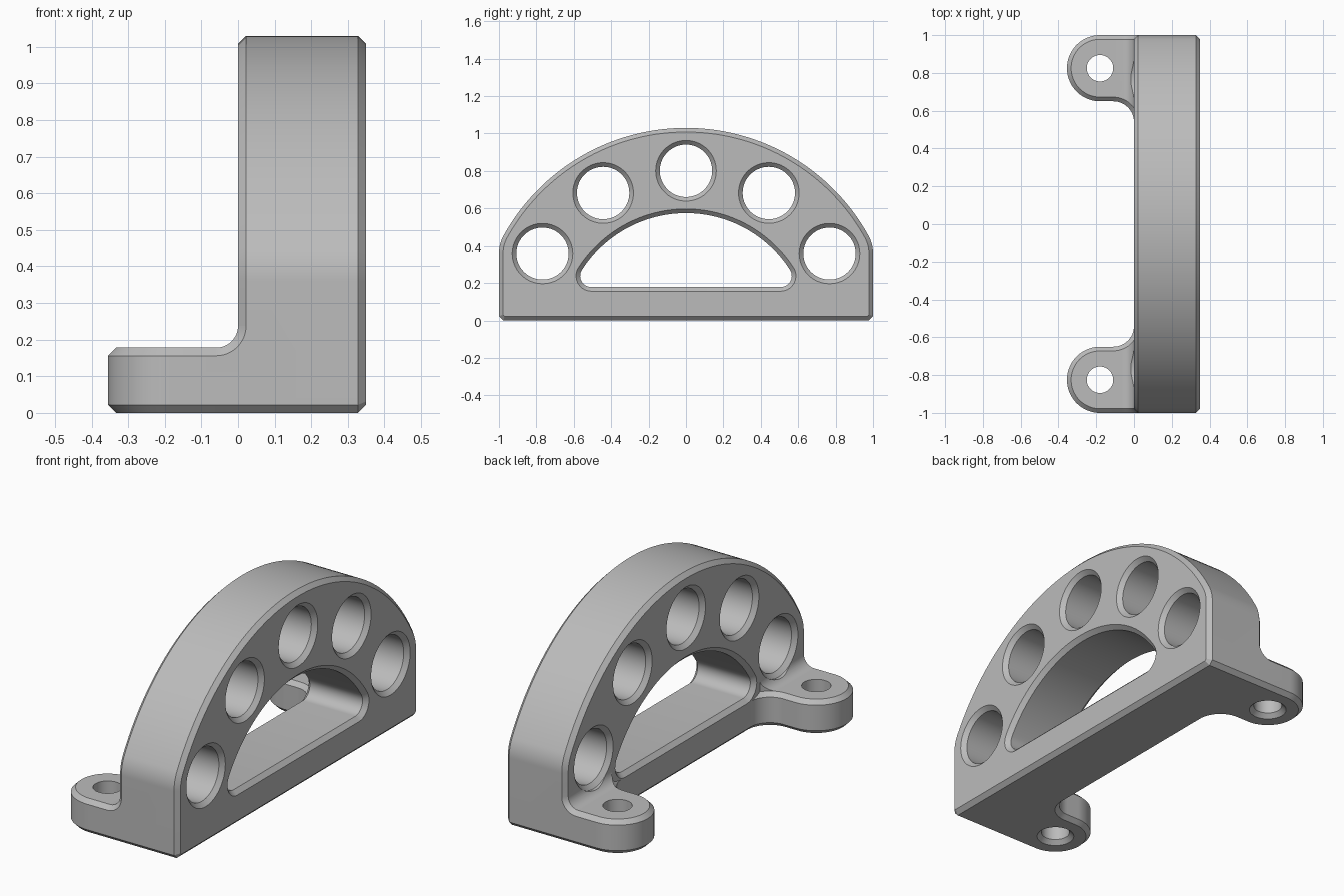
import bpy
import bmesh
from math import atan2, cos, sin, radians, degrees, sqrt
from mathutils import Vector

cube = bpy.data.objects.get("Cube")
if cube:
    bpy.data.objects.remove(cube, do_unlink=True)

# Main dimensions
C = 0.022            # chamfer size
DEPTH = 0.35         # body depth along x
ARC_Z = -0.085       # shared centre of all arch circles
OUTER, HOLES, INNER = 1.115, 0.886, 0.66
TAB_H = 0.178

grey = bpy.data.materials.new("plain_grey")
grey.use_nodes = True
colour = (0.5, 0.5, 0.5, 1)
grey.diffuse_color = colour
grey.node_tree.nodes["Principled BSDF"].inputs["Base Color"].default_value = colour


def arc(cx, cy, r, start, end, n):
    angles = [radians(start + (end - start) * i / n) for i in range(n + 1)]
    return [(cx + r * cos(a), cy + r * sin(a)) for a in angles]


def inset(points, d):
    """Offset a counter-clockwise outline inwards by d with mitred corners."""
    result = []
    for i, p in enumerate(points):
        a, b, c = Vector(points[i - 1]), Vector(p), Vector(points[(i + 1) % len(points)])
        e, f = (b - a).normalized(), (c - b).normalized()
        n, m = Vector((-e.y, e.x)), Vector((-f.y, f.x))
        result.append(b + (n + m) * d / (1 + n.dot(m)))
    return result


def solid(name, outline, levels, place):
    """Loft an outline through (height, inset) levels."""
    bm = bmesh.new()
    rings = [[bm.verts.new(place(p[0], p[1], h)) for p in inset(outline, d)]
             for h, d in levels]
    count = len(outline)
    for low, high in zip(rings, rings[1:]):
        for i in range(count):
            j = (i + 1) % count
            bm.faces.new((low[i], low[j], high[j], high[i]))
    bm.faces.new(rings[0][::-1])
    bm.faces.new(rings[-1])
    bmesh.ops.recalc_face_normals(bm, faces=bm.faces)
    mesh = bpy.data.meshes.new(name)
    bm.to_mesh(mesh)
    bm.free()
    mesh.materials.append(grey)
    obj = bpy.data.objects.new(name, mesh)
    bpy.context.collection.objects.link(obj)
    return obj


def combine(target, other, operation):
    mod = target.modifiers.new(operation.lower(), "BOOLEAN")
    mod.operation, mod.solver, mod.object = operation, "EXACT", other
    bpy.context.view_layer.objects.active = target
    bpy.ops.object.modifier_apply(modifier=mod.name)
    bpy.data.objects.remove(other, do_unlink=True)


def along_x(y, z, x):
    return (x, y, z)


def arch(y, z, r, big, start):
    """Big arc about the arch centre, blended at both ends by small arcs."""
    t = degrees(atan2(z - ARC_Z, y))
    right = arc(y, z, r, start, t, 10)
    top = arc(0, ARC_Z, big, t, 180 - t, 72)
    left = arc(-y, z, r, 180 - t, 180 - start, 10)
    return right + top[1:-1] + left


# Arched body
r = 0.2
body_outline = [(-1, C), (C - 1, 0), (1 - C, 0), (1, C)]
body_outline += arch(1 - r, ARC_Z + sqrt((OUTER - r) ** 2 - (1 - r) ** 2), r, OUTER, 0)
body = solid("arched_bracket", body_outline,
             [(0, C), (C, 0), (DEPTH - C, 0), (DEPTH, C)], along_x)

# Mounting tabs with a blend into the body
flare = arc(-0.11, 0.54, 0.11, 90, 0, 14)
tab_outline = [(0.15, 1)] + arc(-0.18, 0.825, 0.175, 90, 270, 36) + flare + [(0.15, 0.54)]
clip_outline = [(0.15, 1.2), (-0.2, 1.2), (-0.2, 0.65)] + flare + [(0.15, 0.54)]
blend_outline = [(-0.1, 0.1), (0.1, 0.1), (0.1, 0.3), (0, 0.3)]
blend_outline += arc(-0.06, TAB_H + 0.06, 0.06, 0, -90, 12) + [(-0.1, TAB_H)]

for side in (1, -1):
    def upright(x, y, z):
        return (x, side * y, z)

    def sideways(x, z, y):
        return (x, side * y, z)

    tab = solid("tab", tab_outline,
                [(0, C), (C, 0), (TAB_H - C, 0), (TAB_H, C)], upright)
    blend = solid("tab_blend", blend_outline, [(0.5, 0), (1 - C, 0), (1, C)], sideways)
    clip = solid("blend_clip", clip_outline, [(0, C), (0.4, C)], upright)
    combine(blend, clip, "INTERSECT")
    combine(body, tab, "UNION")
    combine(body, blend, "UNION")

    # Screw hole, countersunk underneath
    screw = solid("screw_cutter", arc(-0.18, 0.825, 0.07, 0, 352.5, 47),
                  [(-0.05, -C), (0, -C), (C, 0), (0.3, 0)], upright)
    combine(body, screw, "DIFFERENCE")

# Window and ring of round holes, chamfered on both faces
cut_levels = [(-0.1, -C), (0, -C), (C, 0), (DEPTH - C, 0), (DEPTH, -C), (DEPTH + 0.1, -C)]
r = 0.06
z = TAB_H + r
cutters = [arch(sqrt((INNER - r) ** 2 - (z - ARC_Z) ** 2), z, r, INNER, -90)]
for angle in range(30, 151, 30):
    a = radians(angle)
    cutters.append(arc(HOLES * cos(a), ARC_Z + HOLES * sin(a), 0.14, 0, 354, 59))
for outline in cutters:
    combine(body, solid("cutter", outline, cut_levels, along_x), "DIFFERENCE")

# Smooth curved walls, crisp chamfers
bpy.ops.object.select_all(action="DESELECT")
body.select_set(True)
bpy.context.view_layer.objects.active = body
bpy.ops.object.shade_smooth_by_angle(angle=radians(25))
